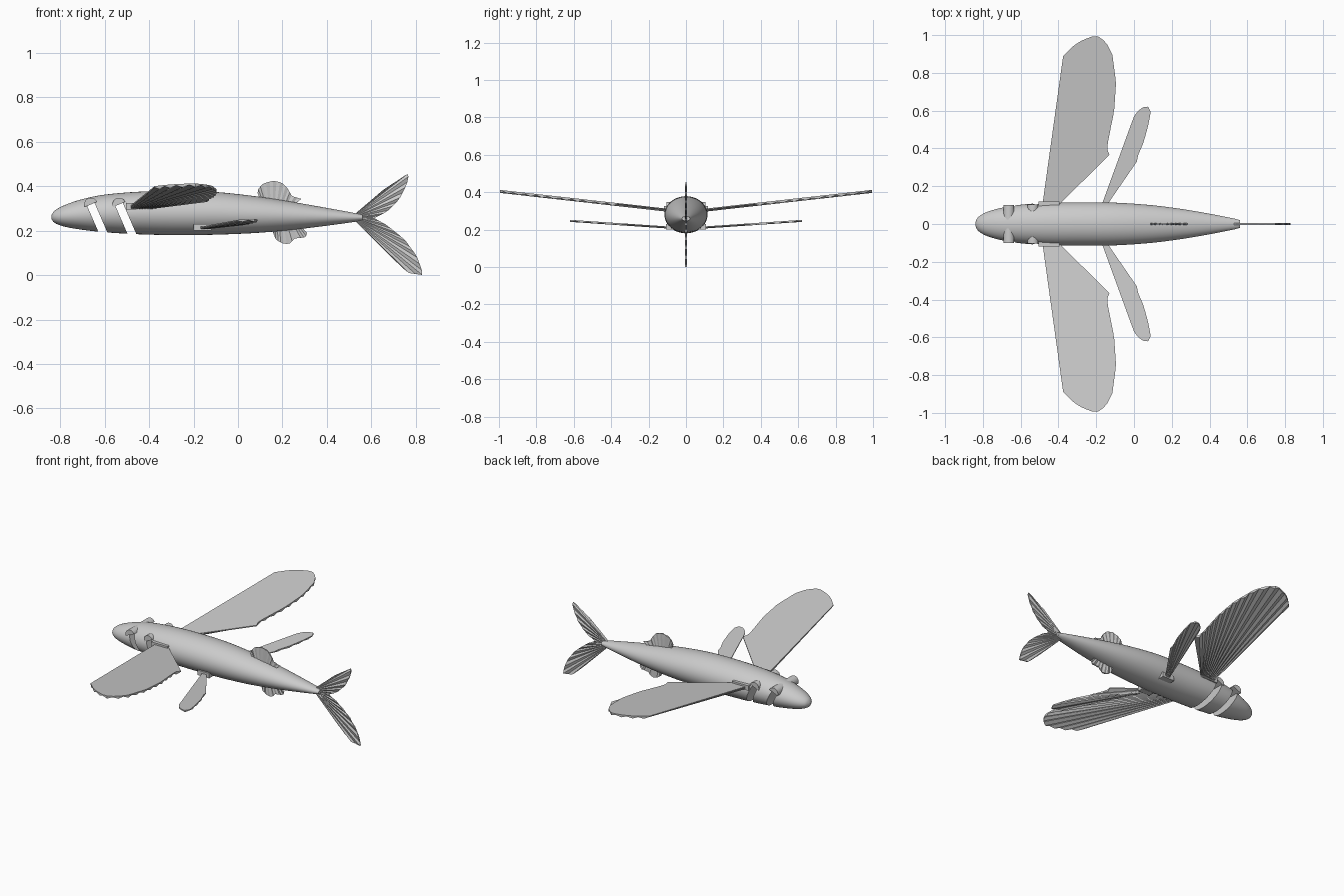
import bpy, math
from mathutils import Vector

cube = bpy.data.objects.get("Cube")
if cube:
    bpy.data.objects.remove(cube, do_unlink=True)

grey = bpy.data.materials.new("light_grey")
grey.use_nodes = True
grey.diffuse_color = (0.6, 0.6, 0.6, 1)
grey.node_tree.nodes["Principled BSDF"].inputs["Base Color"].default_value = (0.6, 0.6, 0.6, 1)


def make(name, verts, faces):
    mesh = bpy.data.meshes.new(name)
    mesh.from_pydata(verts, [], faces)
    mesh.materials.append(grey)
    ob = bpy.data.objects.new(name, mesh)
    bpy.context.collection.objects.link(ob)
    # consistent outward normals
    bpy.context.view_layer.objects.active = ob
    bpy.ops.object.select_all(action='DESELECT')
    ob.select_set(True)
    bpy.ops.object.mode_set(mode='EDIT')
    bpy.ops.mesh.select_all(action='SELECT')
    bpy.ops.mesh.normals_make_consistent(inside=False)
    bpy.ops.object.mode_set(mode='OBJECT')
    return ob


def loft(name, rings):
    """Skin a list of equal rings and cap both ends."""
    n = len(rings[0])
    verts = [p for ring in rings for p in ring]
    faces = [(i * n + j, i * n + (j + 1) % n, (i + 1) * n + (j + 1) % n, (i + 1) * n + j)
             for i in range(len(rings) - 1) for j in range(n)]
    faces += [tuple(range(n)), tuple(range(len(verts) - n, len(verts)))]
    return make(name, verts, faces)


def box(name, lo, hi):
    rings = [[(x, lo[1], lo[2]), (x, hi[1], lo[2]), (x, hi[1], hi[2]), (x, lo[1], hi[2])]
             for x in (lo[0], hi[0])]
    return loft(name, rings)


def smooth_path(points, steps):
    """Catmull-Rom curve through the points."""
    pts = [Vector(p) for p in points]
    pts = [2 * pts[0] - pts[1]] + pts + [2 * pts[-1] - pts[-2]]
    out = []
    for a, b, c, d in zip(pts, pts[1:], pts[2:], pts[3:]):
        for k in range(steps):
            t = k / steps
            out.append(0.5 * (2 * b + (c - a) * t + (2 * a - 5 * b + 4 * c - d) * t ** 2
                              + (3 * b - a - 3 * c + d) * t ** 3))
    return out + [pts[-2]]


# Body: (x, half width, top, bottom) stations from nose to tail
stations = [(-.84, .008, .268, .254), (-.825, .036, .29, .235), (-.78, .063, .315, .218),
            (-.7, .086, .342, .204), (-.6, .102, .362, .193), (-.45, .113, .375, .184),
            (-.28, .115, .379, .18), (-.1, .113, .374, .182), (.1, .099, .352, .191),
            (.3, .072, .32, .21), (.5, .035, .284, .236), (.56, .021, .272, .246)]
SIDES = 40
rings = []
for x, w, top, bot in smooth_path(stations, 4):
    angles = [2 * math.pi * k / SIDES for k in range(SIDES)]
    rings.append([(x, w * math.cos(a), (top + bot) / 2 + (top - bot) / 2 * math.sin(a))
                  for a in angles])
body = loft("body", rings)

# Slanted slots through the lower body, each topped by a half-round cap
up = Vector((-.4, 0, .92)).normalized()
side = Vector((up.z, 0, -up.x))
for label, x, reach in (("front", -.662, .1), ("rear", -.535, .103)):
    top = Vector((x, 0, .318))
    across = Vector((0, 1, 0))
    corners = [top - side * .018, top + side * .018,
               top + side * .018 - up * .25, top - side * .018 - up * .25]
    cutter = loft(label + "_slot_cutter", [[p + across * s * .2 for p in corners] for s in (-1, 1)])
    cutter.hide_render = True
    mod = body.modifiers.new(label + "_slot", 'BOOLEAN')
    mod.operation, mod.solver, mod.object = 'DIFFERENCE', 'EXACT', cutter
    bpy.context.view_layer.objects.active = body
    bpy.ops.object.modifier_apply(modifier=mod.name)
    bpy.data.objects.remove(cutter, do_unlink=True)
    arc = [top + .03 * (side * math.cos(math.pi * k / 16) + up * math.sin(math.pi * k / 16))
           for k in range(17)]
    loft(label + "_slot_cap", [[p + across * s * reach for p in arc] for s in (-1, 1)])

bpy.ops.object.select_all(action='DESELECT')
body.select_set(True)
bpy.context.view_layer.objects.active = body
bpy.ops.object.shade_smooth_by_angle(angle=math.radians(35))


def resample(points, count):
    """Evenly spaced points along a polyline."""
    pts = [Vector(p) for p in points]
    lengths = [(b - a).length for a, b in zip(pts, pts[1:])]
    out = []
    for k in range(count):
        d, i = sum(lengths) * k / (count - 1), 0
        while i < len(lengths) - 1 and d > lengths[i]:
            d -= lengths[i]
            i += 1
        out.append(pts[i].lerp(pts[i + 1], min(1, d / lengths[i])))
    return out


def fin(name, root, edge, ribs, place, upper, lower):
    """Pleated fan; upper and lower are (ridge, valley) offsets of its two skins."""
    count = 2 * ribs + 1
    inner, outer = resample(root, count), resample(edge, count)
    sections = []
    for k, (a, b) in enumerate(zip(inner, outer)):
        u, l = upper[k % 2], lower[k % 2]
        sections.append([place(a, u), place(b, u), place(b, l), place(a, l)])
    return loft(name, sections)


# Paired fins with their sockets
wing_edge = [(-.375, .89), (-.32, .945), (-.27, .975), (-.2, 1), (-.15, .965), (-.115, .9),
             (-.095, .75), (-.105, .6), (-.135, .45), (-.143, .4), (-.13, .365)]
pelvic_edge = [(0, .57), (.03, .61), (.07, .628), (.09, .6), (.075, .52), (.05, .43),
               (.02, .36), (.015, .33)]
for label, s in (("left", 1), ("right", -1)):
    fin(label + "_wing", [(-.485, .1), (-.4, .1)], wing_edge, 14,
        lambda p, n: (p.x, s * p.y, .308 + .112 * (p.y - .1) + n), (.004, .004), (-.002, -.012))
    fin(label + "_pelvic_fin", [(-.175, .09), (-.15, .09)], pelvic_edge, 6,
        lambda p, n: (p.x, s * p.y, .214 + .068 * (p.y - .1) + n), (.003, .003), (-.002, -.008))
    for part, x0, x1, z0, z1, y0, y1 in (("wing", -.505, -.395, .295, .325, .09, .118),
                                         ("pelvic", -.2, -.12, .2, .23, .07, .108)):
        ys = sorted((s * y0, s * y1))
        box(f"{label}_{part}_socket", (x0, ys[0], z0), (x1, ys[1], z1))

# Upright fins along the centre line
upright = {
    "dorsal_fin": ([(.1, .34), (.25, .315)],
                   [(.088, .37), (.092, .39), (.115, .413), (.16, .425), (.2, .415),
                    (.227, .385), (.242, .355), (.285, .343)], 8),
    "anal_fin": ([(.15, .21), (.28, .225)],
                 [(.158, .19), (.17, .16), (.2, .142), (.23, .14), (.255, .165),
                  (.305, .17), (.31, .19)], 7),
    "upper_tail_fin": ([(.52, .27), (.52, .255)],
                       [(.655, .385), (.77, .46), (.76, .41), (.725, .34), (.67, .285),
                        (.61, .255)], 8),
    "lower_tail_fin": ([(.52, .25), (.52, .265)],
                       [(.68, .09), (.765, .01), (.835, 0), (.805, .085), (.75, .16),
                        (.67, .225), (.61, .258)], 9),
}
for name, (root, edge, ribs) in upright.items():
    fin(name, root, edge, ribs, lambda p, n: (p.x, n, p.y), (.005, .0015), (-.005, -.0015))
